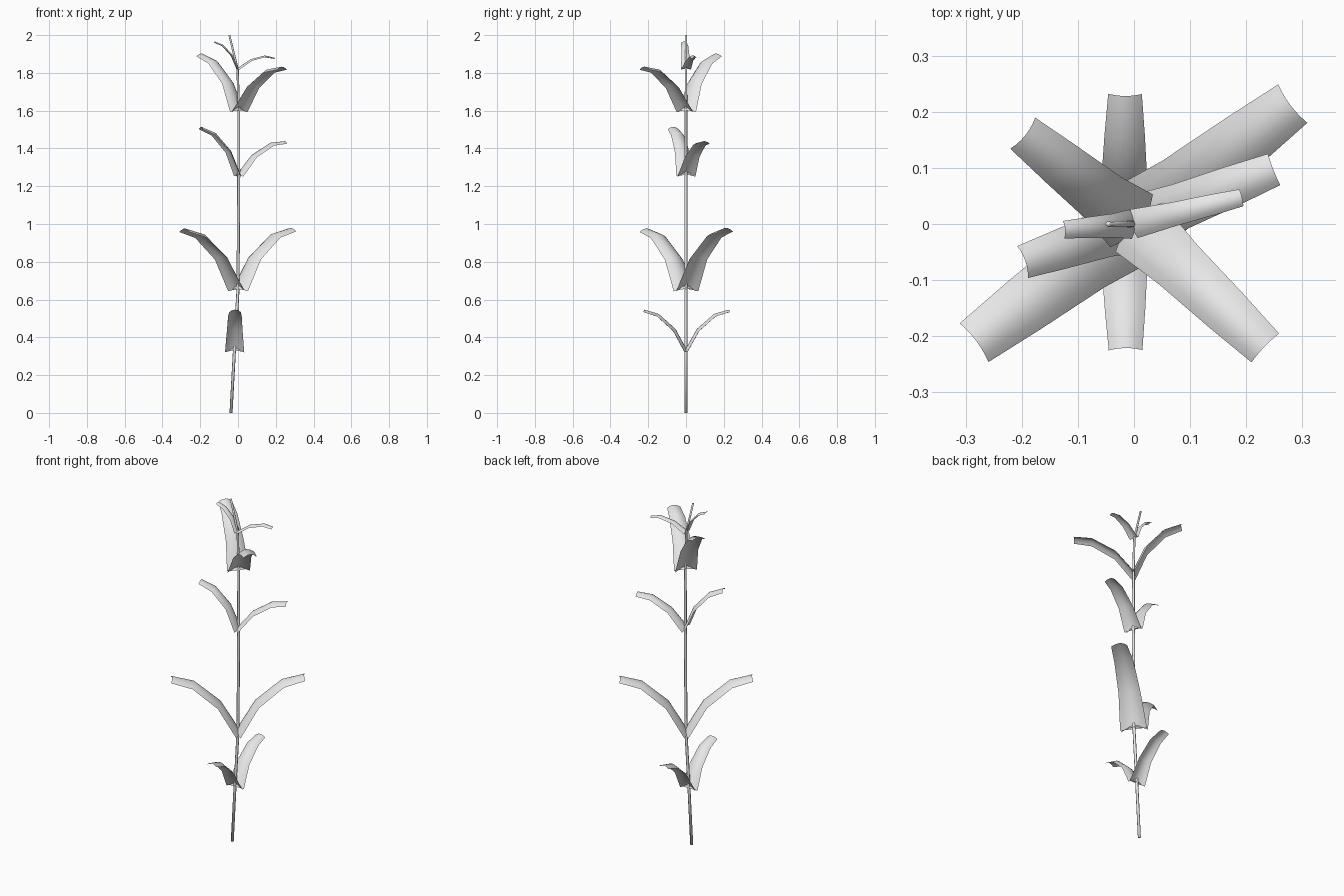
import bpy
import bmesh
import math
from mathutils import Vector

cube = bpy.data.objects.get("Cube")
if cube:
    bpy.data.objects.remove(cube, do_unlink=True)

grey = bpy.data.materials.new("plain_grey")
grey.use_nodes = True
COLOUR = (0.8, 0.8, 0.8, 1)
grey.diffuse_color = COLOUR
grey.node_tree.nodes["Principled BSDF"].inputs["Base Color"].default_value = COLOUR


def finish(name, bm):
    mesh = bpy.data.meshes.new(name)
    bm.to_mesh(mesh)
    bm.free()
    mesh.materials.append(grey)
    for face in mesh.polygons:
        face.use_smooth = True
    obj = bpy.data.objects.new(name, mesh)
    bpy.context.collection.objects.link(obj)


def bridge(bm, rows, closed=False):
    for a, b in zip(rows, rows[1:]):
        n = len(a)
        for i in range(n if closed else n - 1):
            j = (i + 1) % n
            bm.faces.new((a[i], a[j], b[j], b[i]))


# Stem: a thin tapering tube along a gently bent path (x, z, radius)
STEM = [(-0.037, 0, 0.008), (-0.019, 0.33, 0.008), (0, 0.65, 0.008),
        (0.004, 1.26, 0.008), (0.004, 1.6, 0.007), (-0.002, 1.82, 0.006),
        (-0.046, 2, 0.005)]
SIDES = 8
bm = bmesh.new()
rings = []
for x, z, radius in STEM:
    turns = [math.tau * k / SIDES for k in range(SIDES)]
    rings.append([bm.verts.new((x + radius * math.cos(t), radius * math.sin(t), z))
                  for t in turns])
bridge(bm, rings, closed=True)
bm.faces.new(rings[0][::-1])
bm.faces.new(rings[-1])
finish("stem", bm)

# Leaf midrib in side view, as a chord from the stem to the tip
MIDRIB = [0, 0.064 + 0.114j, 0.154 + 0.193j, 0.23 + 0.215j]
# Relative width and arch height of each leaf section
SECTIONS = [(1.7, 0.33), (1.38, 0.4), (1.2, 0.45), (1, 0.45)]


def leaf(name, base, tip, tip_width):
    """Arched strip that bends outward from base to tip and narrows."""
    base, tip = Vector(base), Vector(tip)
    reach = tip - base
    out = Vector((reach.x, reach.y, 0)).normalized()
    side = Vector((-out.y, out.x, 0))
    up = Vector((0, 0, 1))
    turn = complex(reach.dot(out), reach.z) / MIDRIB[-1]
    path = [p * turn for p in MIDRIB]
    bm = bmesh.new()
    rows = []
    for i, (p, (spread, arch)) in enumerate(zip(path, SECTIONS)):
        along = path[min(i + 1, 3)] - path[max(i - 1, 0)]
        along /= abs(along)
        normal = up * along.real - out * along.imag
        half = tip_width / 2 * spread
        centre = base + out * p.real + up * p.imag
        row = []
        for k in range(-3, 4):
            s = k / 3
            row.append(bm.verts.new(centre + side * half * s
                                    + normal * half * arch * (0.5 - s * s)))
        rows.append(row)
    bridge(bm, rows)
    finish(name, bm)


# Opposite leaf pairs: level, base, two tips, tip width
PAIRS = [
    ("lowest", (-0.018, 0, 0.325), (-0.016, 0.23, 0.54), (-0.015, -0.223, 0.54), 0.06),
    ("lower", (0, 0, 0.65), (0.281, 0.213, 0.97), (-0.283, -0.21, 0.967), 0.086),
    ("middle", (0.003, 0, 1.256), (0.249, 0.097, 1.432), (-0.196, -0.067, 1.508), 0.06),
    ("upper", (0.003, 0, 1.598), (0.233, -0.22, 1.825), (-0.196, 0.16, 1.895), 0.071),
    ("top", (-0.002, 0, 1.82), (0.192, 0.047, 1.878), (-0.124, -0.01, 1.963), 0.031),
]
for level, base, first, second, width in PAIRS:
    leaf(level + "_leaf_a", base, first, width)
    leaf(level + "_leaf_b", base, second, width)
